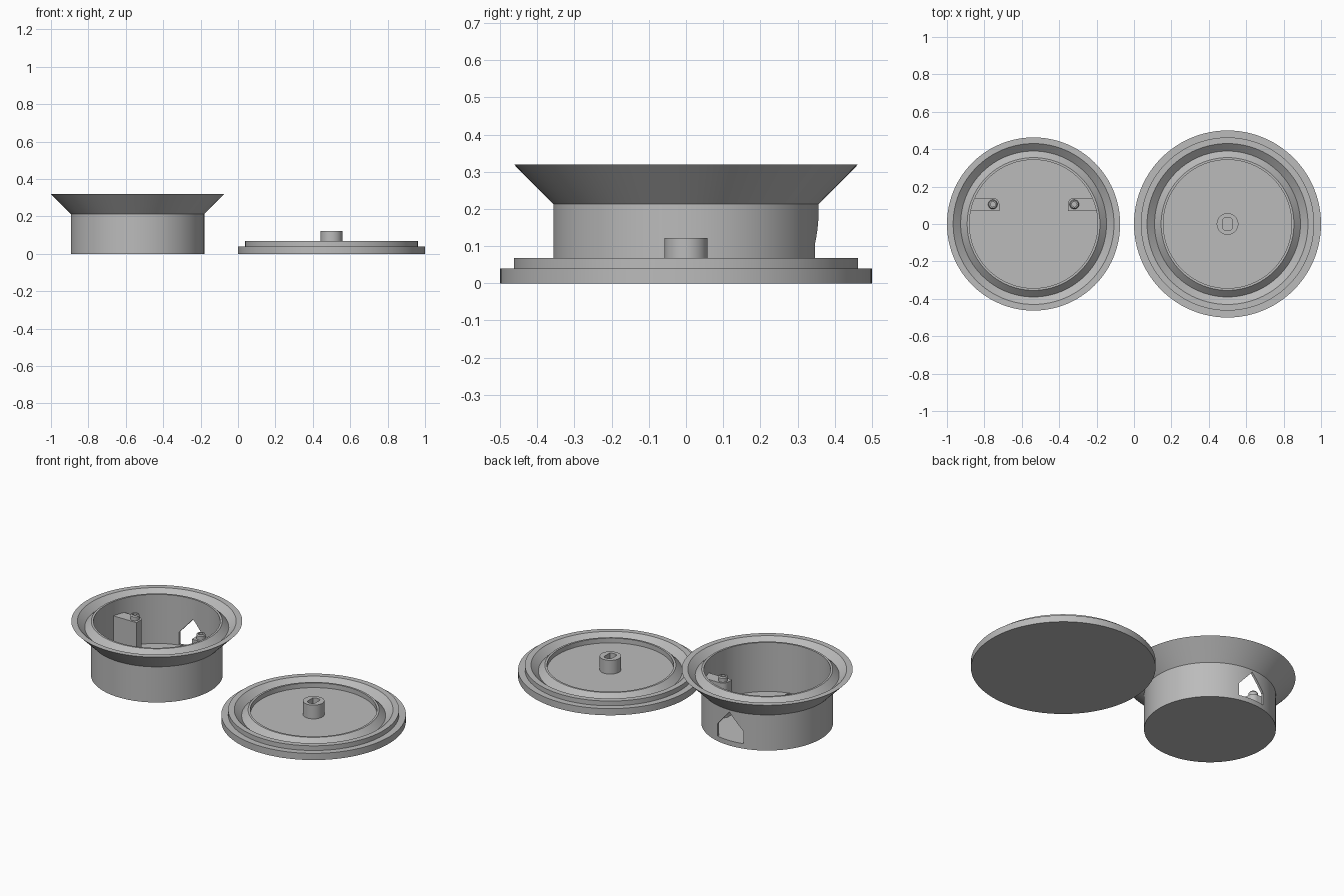
import bpy, bmesh
from math import cos, sin, pi, radians
from mathutils import Matrix

cube = bpy.data.objects.get("Cube")
if cube:
    bpy.data.objects.remove(cube, do_unlink=True)

# One plain grey for everything
grey = bpy.data.materials.new("plain grey")
grey.use_nodes = True
colour = (0.5, 0.5, 0.5, 1)
grey.diffuse_color = colour
grey.node_tree.nodes["Principled BSDF"].inputs["Base Color"].default_value = colour

BOWL_X, LID_X = -0.537, 0.5


def finish(name, bm, x=0.0, y=0.0):
    bmesh.ops.remove_doubles(bm, verts=bm.verts, dist=1e-5)
    bmesh.ops.recalc_face_normals(bm, faces=bm.faces)
    mesh = bpy.data.meshes.new(name)
    bm.to_mesh(mesh)
    bm.free()
    mesh.materials.append(grey)
    ob = bpy.data.objects.new(name, mesh)
    ob.location = (x, y, 0)
    bpy.context.collection.objects.link(ob)
    return ob


def lathe(name, profile, x, y=0.0, steps=96):
    """Spin an (r, z) profile around the vertical axis."""
    bm = bmesh.new()
    verts = [bm.verts.new((r, 0, z)) for r, z in profile]
    edges = [bm.edges.new(pair) for pair in zip(verts, verts[1:])]
    bmesh.ops.spin(bm, geom=verts + edges, cent=(0, 0, 0), axis=(0, 0, 1),
                   angle=2 * pi, steps=steps, use_merge=True)
    return finish(name, bm, x, y)


def prism(name, outline, base, top, x=0.0, upright=False):
    """Extrude an outline upward, or along y when upright."""
    bm = bmesh.new()
    face = bm.faces.new([bm.verts.new((a, b, base)) for a, b in outline])
    new = bmesh.ops.extrude_face_region(bm, geom=[face])["geom"]
    bmesh.ops.translate(bm, vec=(0, 0, top - base),
                        verts=[v for v in new if isinstance(v, bmesh.types.BMVert)])
    if upright:
        bm.transform(Matrix(((1, 0, 0, 0), (0, 0, 1, 0), (0, 1, 0, 0), (0, 0, 0, 1))))
    return finish(name, bm, x)


def cut(ob, cutter):
    mod = ob.modifiers.new("cut", "BOOLEAN")
    mod.operation = "DIFFERENCE"
    mod.solver = "EXACT"
    mod.object = cutter
    bpy.context.view_layer.objects.active = ob
    bpy.ops.object.modifier_apply(modifier=mod.name)
    bpy.data.objects.remove(cutter, do_unlink=True)


def rim(top, depth=0.035):
    """Shared ring: flat edge, V groove, narrow ridge."""
    return [(0.463, top), (0.43, top), (0.39, top - depth), (0.355, top), (0.343, top)]


# Bowl: straight wall, flared rim, flat floor
FLOOR = 0.027
bowl = lathe("bowl", [(0, 0), (0.357, 0), (0.357, 0.213)] + rim(0.32)
             + [(0.343, FLOOR), (0, FLOOR)], BOWL_X)

# Pointed opening through the back wall
window = [(-0.085, 0.03), (0.085, 0.03), (0.085, 0.105), (0, 0.2), (-0.085, 0.105)]
cut(bowl, prism("window_cutter", window, 0.25, 0.45, BOWL_X, upright=True))

# Screw posts against the side walls
for side, label in ((-1, "right"), (1, "left")):
    arc = [(0.218 - 0.035 * sin(t), 0.105 + 0.035 * cos(t))
           for t in (radians(15 * i) for i in range(7))]
    outline = [(0.338, 0.07), (0.318, 0.14)] + arc + [(0.183, 0.07)]
    prism(label + "_post", [(side * a, b) for a, b in outline], FLOOR, 0.235, BOWL_X)
    lathe(label + "_pin", [(0.025, 0.23), (0.025, 0.258), (0.02, 0.265), (0.013, 0.265),
                           (0.013, 0.24), (0, 0.24)], BOWL_X + side * 0.218, 0.105, 32)

# Lid: stepped disc with matching groove and recessed centre
lathe("lid", [(0, 0), (0.5, 0), (0.5, 0.04), (0.463, 0.04)] + rim(0.068)
      + [(0.343, 0.04), (0, 0.04)], LID_X)

# Central peg with a flat-sided socket
peg = lathe("lid_peg", [(0, 0.035), (0.058, 0.035), (0.058, 0.122), (0, 0.122)],
            LID_X, steps=48)
socket = [(max(-0.024, min(0.024, 0.036 * cos(t))), 0.036 * sin(t))
          for t in (2 * pi * (i + 0.5) / 32 for i in range(32))]
cut(peg, prism("socket_cutter", socket, 0.05, 0.15, LID_X))

# Smooth round walls, crisp edges
bpy.ops.object.select_all(action="DESELECT")
for ob in bpy.context.collection.objects:
    if ob.type == "MESH":
        ob.select_set(True)
        bpy.context.view_layer.objects.active = ob
bpy.ops.object.shade_smooth_by_angle(angle=radians(25))
